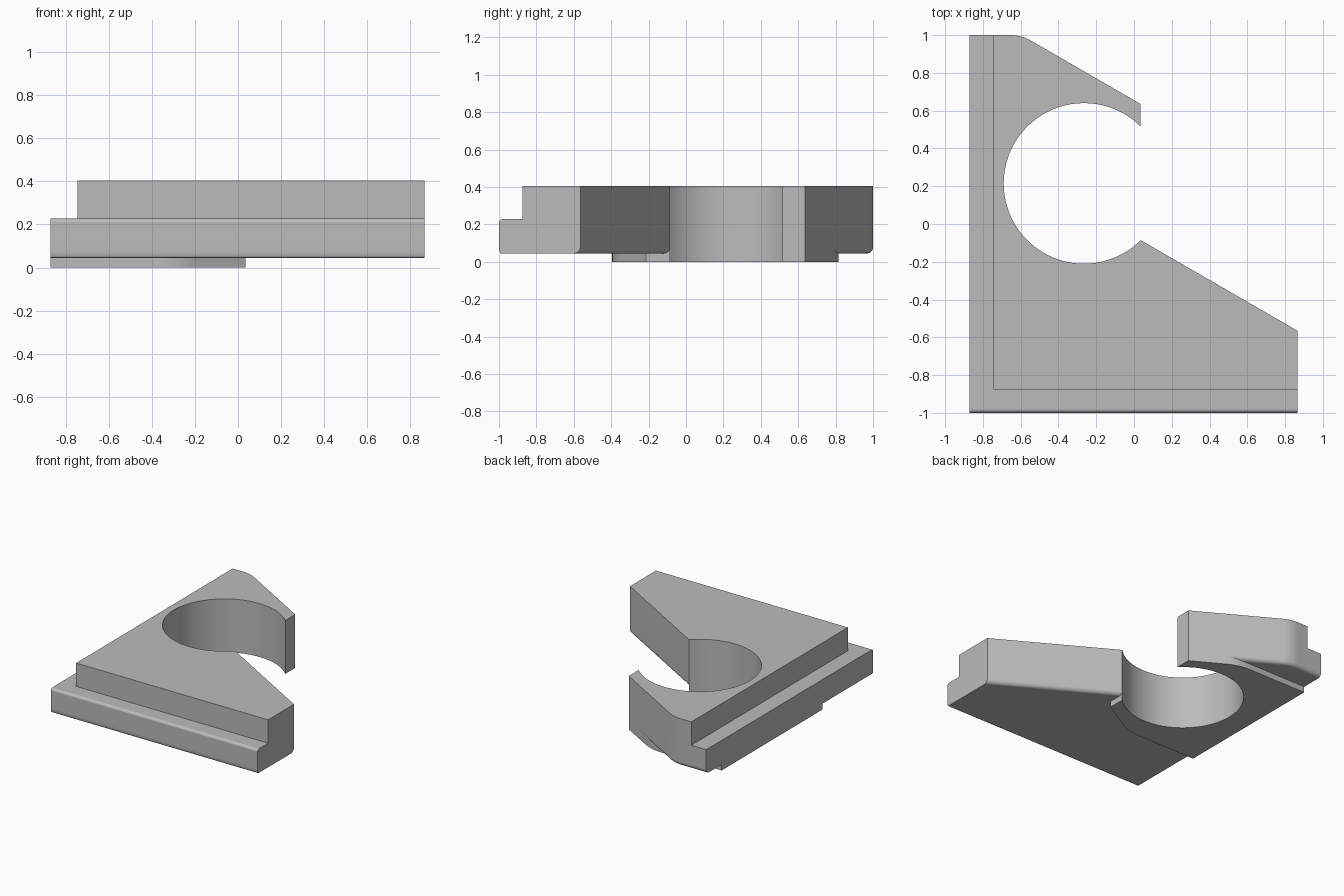
import bpy, bmesh
from math import sin, cos, radians, pi

if "Cube" in bpy.data.objects:
    bpy.data.objects.remove(bpy.data.objects["Cube"], do_unlink=True)

grey = bpy.data.materials.new("plain_grey")
grey.use_nodes = True
colour = (0.5, 0.5, 0.5, 1)
grey.diffuse_color = colour
grey.node_tree.nodes["Principled BSDF"].inputs["Base Color"].default_value = colour

LEFT, RIGHT, TIP = -0.87, 0.865, 0.0355
BASE, LEDGE, TOP = 0.045, 0.228, 0.405


def arc(cx, cy, r, start, end, steps):
    angles = [radians(start + (end - start) * i / steps) for i in range(steps + 1)]
    return [(cx + r * cos(a), cy + r * sin(a)) for a in angles]


def bore():
    # open round cut-out, running clockwise
    return arc(-0.265, 0.215, 0.425, -45, -315, 60)


def loft(name, rings):
    """Skin a stack of (outline, z) rings and cap both ends."""
    bm = bmesh.new()
    rows = [[bm.verts.new((x, y, z)) for x, y in pts] for pts, z in rings]
    n = len(rows[0])
    for low, high in zip(rows, rows[1:]):
        for i in range(n):
            j = (i + 1) % n
            bm.faces.new((low[i], low[j], high[j], high[i]))
    bm.faces.new(rows[0][::-1])
    bm.faces.new(rows[-1])
    bmesh.ops.remove_doubles(bm, verts=bm.verts, dist=1e-5)
    flat = [f for f in bm.faces if f.calc_area() < 1e-7]
    bmesh.ops.delete(bm, geom=flat, context="FACES_ONLY")
    mesh = bpy.data.meshes.new(name)
    bm.to_mesh(mesh)
    bm.free()
    mesh.materials.append(grey)
    obj = bpy.data.objects.new(name, mesh)
    bpy.context.collection.objects.link(obj)
    bpy.ops.object.select_all(action="DESELECT")
    obj.select_set(True)
    bpy.context.view_layer.objects.active = obj
    bpy.ops.object.shade_smooth_by_angle(angle=radians(30))
    normals = obj.modifiers.new("clean_normals", "WEIGHTED_NORMAL")
    normals.keep_sharp = True
    return obj


def body_outline(back=0.0, front=0.0, step=0.0):
    """Body outline with the back, front or ledge sides pulled inwards."""
    slant = back / cos(radians(30))
    hole = bore()
    hole[0] = (hole[0][0] - 0.73 * back, hole[0][1] - 0.73 * back)
    corner = arc(-0.655, 0.78, 0.22 - back, 60, 90, 6)
    return ([(LEFT + step, 1 - back), (LEFT + step, -1 + front + step),
             (RIGHT, -1 + front + step), (RIGHT, -0.565 - slant)]
            + hole + [(TIP, 0.635 - slant)] + corner)


# Body: rounded lower back edge, rounded ledge, stepped upper block
STEPS = 6
quarter = [pi / 2 * i / STEPS for i in range(STEPS + 1)]
rings = [(body_outline(0.032 * (1 - sin(a)), 0.01 * (1 - sin(a))),
          BASE + 0.032 * (1 - cos(a))) for a in quarter]
rings += [(body_outline(front=0.02 * (1 - cos(a))), LEDGE - 0.02 * (1 - sin(a)))
          for a in quarter]
rings += [(body_outline(step=0.125), LEDGE), (body_outline(step=0.125), TOP)]
loft("clamp_body", rings)

# Foot pad: low raised band around the cut-out, symmetric front to back
pad = ([(LEFT, 0.815), (LEFT, -0.395)]
       + arc(-0.37, -0.055, 0.34, -90, -60, 8) + [(TIP, -0.215)]
       + bore() + [(TIP, 0.635)]
       + arc(-0.37, 0.475, 0.34, 60, 90, 8))
loft("foot_pad", [(pad, 0.0), (pad, BASE + 0.032)])
